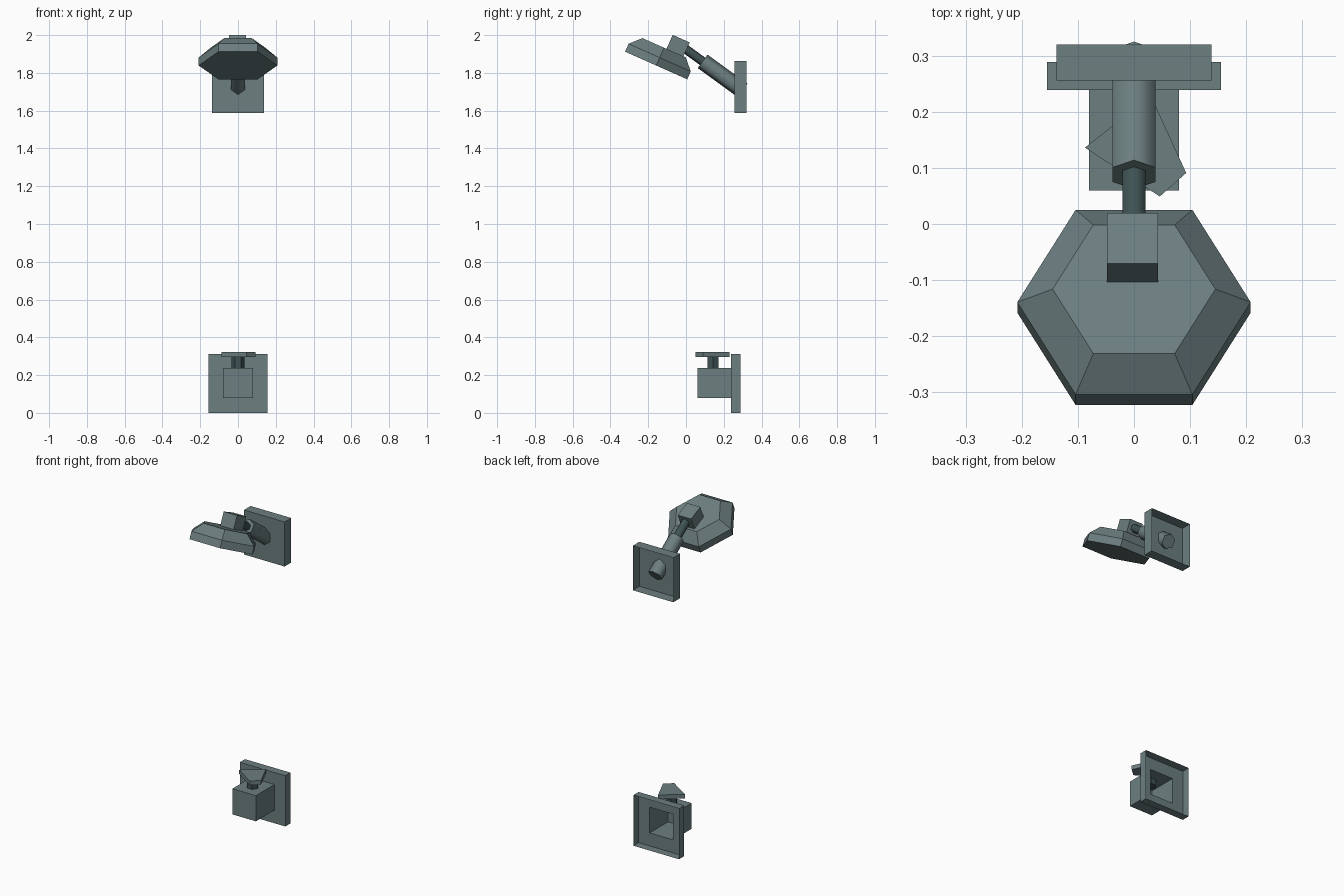
import bpy, bmesh, math
from mathutils import Vector, Matrix

if "Cube" in bpy.data.objects:
    bpy.data.objects.remove(bpy.data.objects["Cube"])

metal = bpy.data.materials.new("grey_teal_metal")
metal.diffuse_color = (0.15, 0.21, 0.215, 1)
metal.use_nodes = True
metal.node_tree.nodes["Principled BSDF"].inputs["Base Color"].default_value = metal.diffuse_color
dark_metal = bpy.data.materials.new("dark_teal_metal")
dark_metal.diffuse_color = (0.05, 0.085, 0.088, 1)
dark_metal.use_nodes = True
dark_metal.node_tree.nodes["Principled BSDF"].inputs["Base Color"].default_value = dark_metal.diffuse_color


def finish(name, bm, smooth=None, mat=metal):
    bmesh.ops.recalc_face_normals(bm, faces=bm.faces)
    me = bpy.data.meshes.new(name)
    bm.to_mesh(me)
    bm.free()
    ob = bpy.data.objects.new(name, me)
    bpy.context.collection.objects.link(ob)
    me.materials.append(mat)
    if smooth:
        bpy.context.view_layer.objects.active = ob
        ob.select_set(True)
        bpy.ops.object.shade_smooth_by_angle(angle=math.radians(smooth))
        ob.select_set(False)
    return ob


def skin(name, rings, smooth=None, mat=metal, caps=(0, -1)):
    """Skin matching rings of points and close the rings listed in caps."""
    bm = bmesh.new()
    vs = [[bm.verts.new(p) for p in r] for r in rings]
    n = len(vs[0])
    for a, b in zip(vs, vs[1:]):
        for i in range(n):
            j = (i + 1) % n
            bm.faces.new((a[i], a[j], b[j], b[i]))
    for c in caps:
        bm.faces.new(vs[c])
    return finish(name, bm, smooth, mat)


def hexagon(r, z=0, turn=0):
    return [Vector((r * math.cos(math.radians(60 * i + turn)),
                    r * math.sin(math.radians(60 * i + turn)), z)) for i in range(6)]


def rect(x, z0, z1, y):
    return [Vector(p) for p in ((-x, y, z0), (x, y, z0), (x, y, z1), (-x, y, z1))]


# upper wall plate, hollow behind
skin("shower_wall_plate", [rect(0.138, 1.588, 1.862, 0.32), rect(0.138, 1.588, 1.862, 0.256)],
     caps=(-1,))

# lower wall plate running into the hollow valve box
skin("valve_plate_and_box", [rect(0.155, 0, 0.312, 0.289), rect(0.155, 0, 0.312, 0.239),
                             rect(0.08, 0.08, 0.238, 0.239), rect(0.08, 0.08, 0.238, 0.06)],
     caps=(-1,))

# sloping six-sided pipes, both on one axis
slope = math.radians(36)
axis = Vector((0, math.cos(slope), -math.sin(slope)))
side = Vector((1, 0, 0))
up = side.cross(axis)
joint = Vector((0, 0.088, 1.861))


def pipe(name, r, start, end, mat):
    rings = [[joint + axis * t + side * p.x + up * p.y for p in hexagon(r, 0, 30)]
             for t in (start, end)]
    skin(name, rings, 65, mat)


pipe("wide_pipe", 0.044, 0, 0.261, metal)
pipe("narrow_pipe", 0.024, -0.15, 0.05, dark_metal)

# tilted six-sided shower head
tilt = Matrix.Translation((0, -0.158, 1.839)) @ Matrix.Rotation(math.radians(-24), 4, 'X')
skin("shower_head", [[tilt @ p for p in hexagon(r, z)]
                     for r, z in ((0.208, 0), (0.208, 0.046), (0.145, 0.103))])

# block joining head and pipe
bm = bmesh.new()
bmesh.ops.create_cube(bm, size=1, matrix=Matrix.Translation((-0.0025, -0.0475, 1.932))
                      @ Matrix.Rotation(math.radians(-24), 4, 'X')
                      @ Matrix.Diagonal((0.091, 0.098, 0.108, 1)))
finish("head_joint", bm)

# tap stem and turned handle
skin("tap_stem", [[p + Vector((0, 0.143, 0)) for p in hexagon(0.034, z)] for z in (0.2, 0.31)],
     mat=dark_metal)
outline = [(-0.0875, 0.136), (0.046, 0.049), (0.093, 0.091), (0.03, 0.229)]
skin("tap_handle", [[Vector((x, y, z)) for x, y in outline] for z in (0.297, 0.323)])
